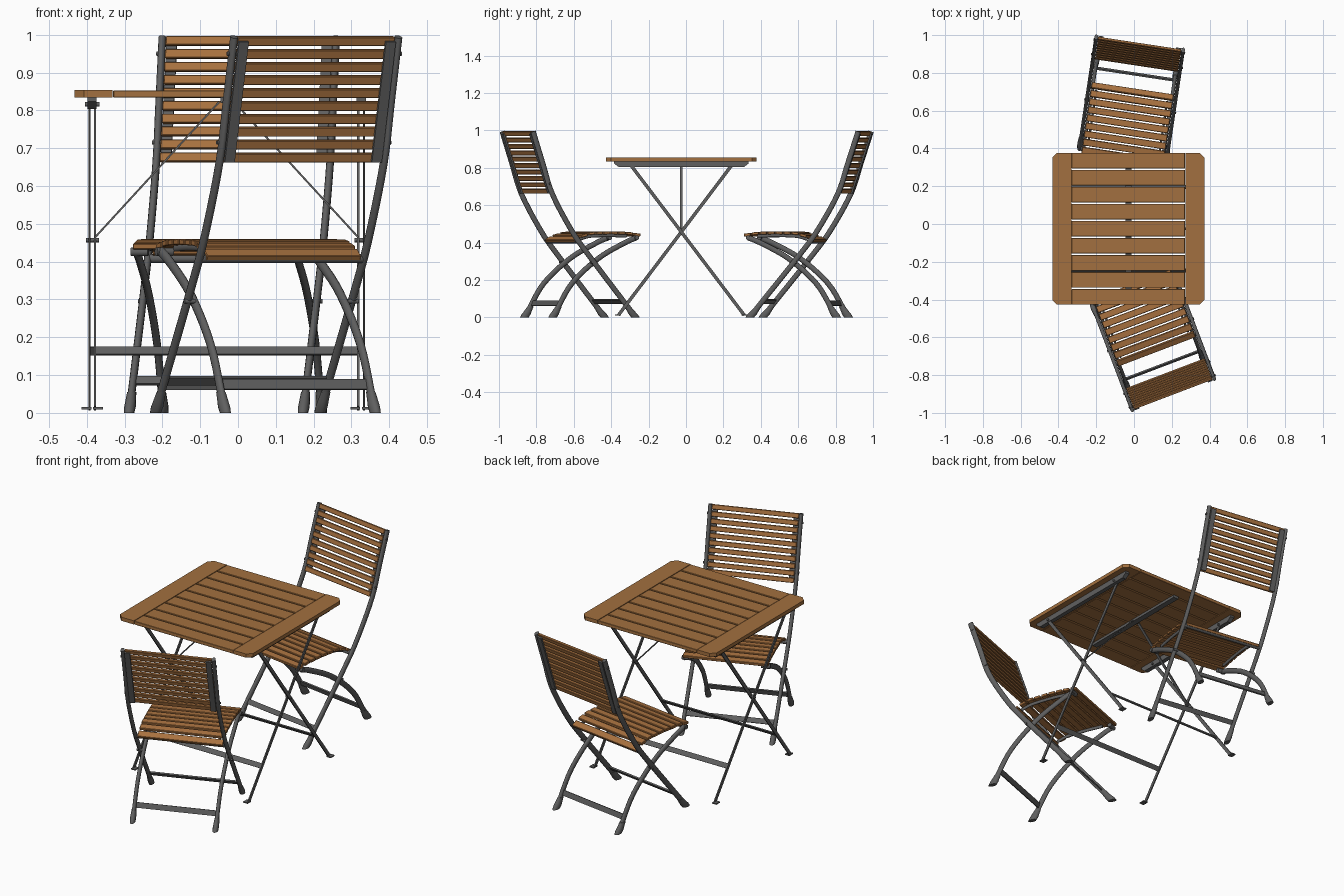
import bpy, bmesh, math
from mathutils import Matrix, Vector

cube = bpy.data.objects.get("Cube")
if cube:
    bpy.data.objects.remove(cube, do_unlink=True)


def material(name, rgb):
    m = bpy.data.materials.new(name)
    m.use_nodes = True
    m.diffuse_color = (*rgb, 1)
    bsdf = m.node_tree.nodes["Principled BSDF"]
    bsdf.inputs["Base Color"].default_value = (*rgb, 1)
    bsdf.inputs["Roughness"].default_value = 0.6
    return m


TABLE_WOOD = material("table wood", (0.365, 0.163, 0.05))
CHAIR_WOOD = material("chair wood", (0.39, 0.165, 0.05))
METAL = material("grey metal", (0.115, 0.115, 0.115))
X = Vector((1, 0, 0))


def finish(name, bm, mat, place):
    bmesh.ops.recalc_face_normals(bm, faces=bm.faces)
    me = bpy.data.meshes.new(name)
    bm.to_mesh(me)
    bm.free()
    me.materials.append(mat)
    ob = bpy.data.objects.new(name, me)
    bpy.context.collection.objects.link(ob)
    ob.matrix_world = place
    return ob


def box(name, size, centre, mat, place=Matrix(), tilt=0.0, axis='X', bevel=0.0):
    bm = bmesh.new()
    bmesh.ops.create_cube(bm, size=1)
    bm.transform(Matrix.Translation(centre) @ Matrix.Rotation(tilt, 4, axis)
                 @ Matrix.Diagonal((*size, 1)))
    if bevel:
        bmesh.ops.bevel(bm, geom=bm.edges[:], offset=bevel, segments=1, affect='EDGES')
    return finish(name, bm, mat, place)


def prism(name, outline, depth, mat, place):
    """Extrude a flat outline along the depth vector."""
    bm = bmesh.new()
    base = bm.faces.new([bm.verts.new(p) for p in outline])
    top = bmesh.ops.extrude_face_region(bm, geom=[base])["geom"]
    bmesh.ops.translate(bm, vec=depth, verts=[v for v in top if isinstance(v, bmesh.types.BMVert)])
    return finish(name, bm, mat, place)


def loft(name, rings, mat, place=Matrix(), sides=12):
    """Skin elliptical rings given as (centre, semi-axis, semi-axis)."""
    bm = bmesh.new()
    loops = []
    for c, u, v in rings:
        angles = [math.tau * (i + 0.5) / sides for i in range(sides)]
        loops.append([bm.verts.new(c + u * math.cos(a) + v * math.sin(a)) for a in angles])
    for a, b in zip(loops, loops[1:]):
        for i in range(sides):
            j = (i + 1) % sides
            bm.faces.new((a[i], a[j], b[j], b[i])).smooth = True
    bm.faces.new(loops[0])
    bm.faces.new(loops[-1])
    return finish(name, bm, mat, place)


def smooth_path(pts, steps=5):
    """Catmull-Rom curve through the points."""
    p = [Vector(q) for q in pts]
    p = [2 * p[0] - p[1]] + p + [2 * p[-1] - p[-2]]
    out = []
    for a, b, c, d in zip(p, p[1:], p[2:], p[3:]):
        for k in range(steps):
            t = k / steps
            out.append(0.5 * (2 * b + (c - a) * t + (2 * a - 5 * b + 4 * c - d) * t * t
                              + (3 * b - a - 3 * c + d) * t ** 3))
    return out + [p[-2]]


def side_tube(name, x, pts, across, deep, mat, place):
    """Oval tube along a curve lying in a side plane."""
    path = [Vector((x, *q)) for q in smooth_path(pts)]
    rings = []
    for i, c in enumerate(path):
        t = (path[min(i + 1, len(path) - 1)] - path[max(i - 1, 0)]).normalized()
        rings.append((c, X * across, t.cross(X) * deep))
    return loft(name, rings, mat, place)


def cross_rod(name, x0, x1, y, z, radius, mat, place=Matrix()):
    ring = (Vector((0, radius, 0)), Vector((0, 0, radius)))
    return loft(name, [(Vector((x, y, z)), *ring) for x in (x0, x1)], mat, place)


def foot(name, x, y, lean, mat, place):
    """Flared shoe; lean is the forward shift per unit of height."""
    shape = [(0, 0.013, 0.024), (0.016, 0.015, 0.025), (0.03, 0.014, 0.022), (0.055, 0.012, 0.018)]
    rings = [(Vector((x, y + lean * z, z)), X * a, Vector((0, b, 0))) for z, a, b in shape]
    return loft(name, rings, mat, place)


# ---- Chair: origin under the top of the backrest, facing +y ----
LONG_LEG = [(0, 0.994), (0.055, 0.825), (0.11, 0.66), (0.22, 0.465), (0.32, 0.33), (0.563, 0.03)]
CURVED_LEG = [(0.137, 0.03), (0.23, 0.182), (0.38, 0.315), (0.53, 0.398), (0.6, 0.427)]
SEAT = [(0.235, 0.404), (0.28, 0.433), (0.34, 0.449), (0.45, 0.453), (0.55, 0.45), (0.625, 0.439)]


def seat_height(y):
    for (a, za), (b, zb) in zip(SEAT, SEAT[1:]):
        if y <= b:
            return za + (zb - za) * (y - a) / (b - a)
    return SEAT[-1][1]


def chair(place, tag):
    tilt = math.atan2(0.11, 0.333)
    forward = Vector((0, math.cos(tilt), math.sin(tilt)))

    # backrest slats
    for i in range(10):
        z = 0.982 - 0.0342 * i
        c = Vector((0, (0.993 - z) * 0.33, z)) + forward * 0.003
        box(f"{tag}_back_slat", (0.444, 0.013, 0.025), c, CHAIR_WOOD, place, tilt, bevel=0.002)

    # seat slats following the curved seat line
    for i in range(9):
        y = 0.257 + 0.0432 * i
        slope = math.atan2(seat_height(y + 0.015) - seat_height(y - 0.015), 0.03)
        box(f"{tag}_seat_slat", (0.436, 0.035, 0.015), (0, y, seat_height(y)),
            CHAIR_WOOD, place, slope, bevel=0.002)

    for s, side in ((-1, "right"), (1, "left")):
        name = f"{tag}_{side}"
        # legs, feet and seat rail
        side_tube(f"{name}_long_leg", s * 0.2325, LONG_LEG, 0.01, 0.0145, METAL, place)
        side_tube(f"{name}_curved_leg", s * 0.212, CURVED_LEG, 0.01, 0.0145, METAL, place)
        foot(f"{name}_front_foot", s * 0.2325, 0.586, -0.8, METAL, place)
        foot(f"{name}_rear_foot", s * 0.212, 0.119, 0.6, METAL, place)
        rail = [(y, z - 0.015) for y, z in SEAT[1:-1]]
        side_tube(f"{name}_seat_rail", s * 0.19, rail, 0.006, 0.009, METAL, place)
        # strip behind the backrest slats
        c = Vector((s * 0.208, 0.055, 0.825)) - forward * 0.008
        box(f"{name}_back_strip", (0.028, 0.008, 0.335), c, METAL, place, tilt)
        # hinges and bolts
        for y, z in ((0.335, 0.295), (0.015, 0.95), (0.093, 0.715)):
            cross_rod(f"{name}_bolt", s * 0.215, s * 0.246, y, z, 0.006, METAL, place)
        cross_rod(f"{name}_seat_hinge", s * 0.18, s * 0.226, 0.597, 0.426, 0.012, METAL, place)

    # crossbars
    cross_rod(f"{tag}_seat_tube", -0.23, 0.23, 0.258, 0.408, 0.012, METAL, place)
    box(f"{tag}_rear_crossbar", (0.42, 0.008, 0.028), (0, 0.163, 0.075), METAL, place, -0.35)
    box(f"{tag}_front_crossbar", (0.46, 0.008, 0.026), (0, 0.52, 0.085), METAL, place, 0.67)


chair(Matrix.Translation((0.207, -0.9, 0)) @ Matrix.Rotation(math.radians(20.8), 4, 'Z'), "front_chair")
chair(Matrix.Translation((0.03, 0.955, 0)) @ Matrix.Rotation(math.radians(171.4), 4, 'Z'), "back_chair")

# ---- Table, centred on its own origin ----
TABLE = Matrix.Translation((-0.03, -0.025, 0))
HALF = 0.402
CROSS_Z = 0.457          # height where the legs cross
SPREAD = 0.756           # sideways run of a leg per unit of height
LEG_TILT = math.atan(SPREAD)

# end boards with clipped outer corners
for s, side in ((-1, "right"), (1, "left")):
    cut = 0.025
    outline = [(0.302, -HALF), (HALF - cut, -HALF), (HALF, cut - HALF),
               (HALF, HALF - cut), (HALF - cut, HALF), (0.302, HALF)]
    prism(f"table_{side}_end_board", [(s * x, y, 0.834) for x, y in outline], (0, 0, 0.02),
          TABLE_WOOD, TABLE)

# top slats
gap = 0.008
width = (2 * HALF - 8 * gap) / 9
for i in range(9):
    box("table_slat", (0.6, width, 0.019), (0, (i - 4) * (width + gap), 0.8435),
        TABLE_WOOD, TABLE, bevel=0.0015)

# centre beam and end rails with sloping ends
box("table_centre_beam", (0.032, 0.66, 0.014), (0, 0, 0.827), METAL, TABLE)
for s, side in ((-1, "right"), (1, "left")):
    ends = [(-0.36, 0.834), (-0.36, 0.823), (-0.335, 0.804), (0.335, 0.804), (0.36, 0.823), (0.36, 0.834)]
    prism(f"table_{side}_rail", [(s * 0.356 - 0.012, y, z) for y, z in ends], (0.024, 0, 0),
          METAL, TABLE)

    # crossed flat legs, with foot plates and top bolts
    for lean, off in ((1, 0.363), (-1, 0.348)):
        z = 0.411
        box(f"table_{side}_leg", (0.006, 0.018, 1.0), (s * off, lean * (CROSS_Z - z) * SPREAD, z),
            METAL, TABLE, lean * LEG_TILT)
        box(f"table_{side}_foot", (0.026, 0.032, 0.006),
            (s * (off + lean * 0.008), lean * 0.338, 0.012), METAL, TABLE)
        cross_rod(f"table_{side}_top_bolt", s * 0.336, s * 0.375, -lean * 0.267, 0.816, 0.006,
                  METAL, TABLE)
    cross_rod(f"table_{side}_pivot", s * 0.338, s * 0.372, 0, CROSS_Z, 0.006, METAL, TABLE)

    # diagonal stay from pivot to centre beam
    a, b = Vector((s * 0.35, 0, 0.462)), Vector((s * 0.02, 0, 0.822))
    d = b - a
    box(f"table_{side}_stay", (0.005, 0.015, d.length), (a + b) / 2, METAL, TABLE,
        math.atan2(d.x, d.z), 'Y')

# low crossbars between each pair of legs
for lean, half in ((1, 0.363), (-1, 0.348)):
    z = 0.164
    box("table_crossbar", (2 * half, 0.006, 0.026), (0, lean * (CROSS_Z - z) * SPREAD, z),
        METAL, TABLE, lean * LEG_TILT)
